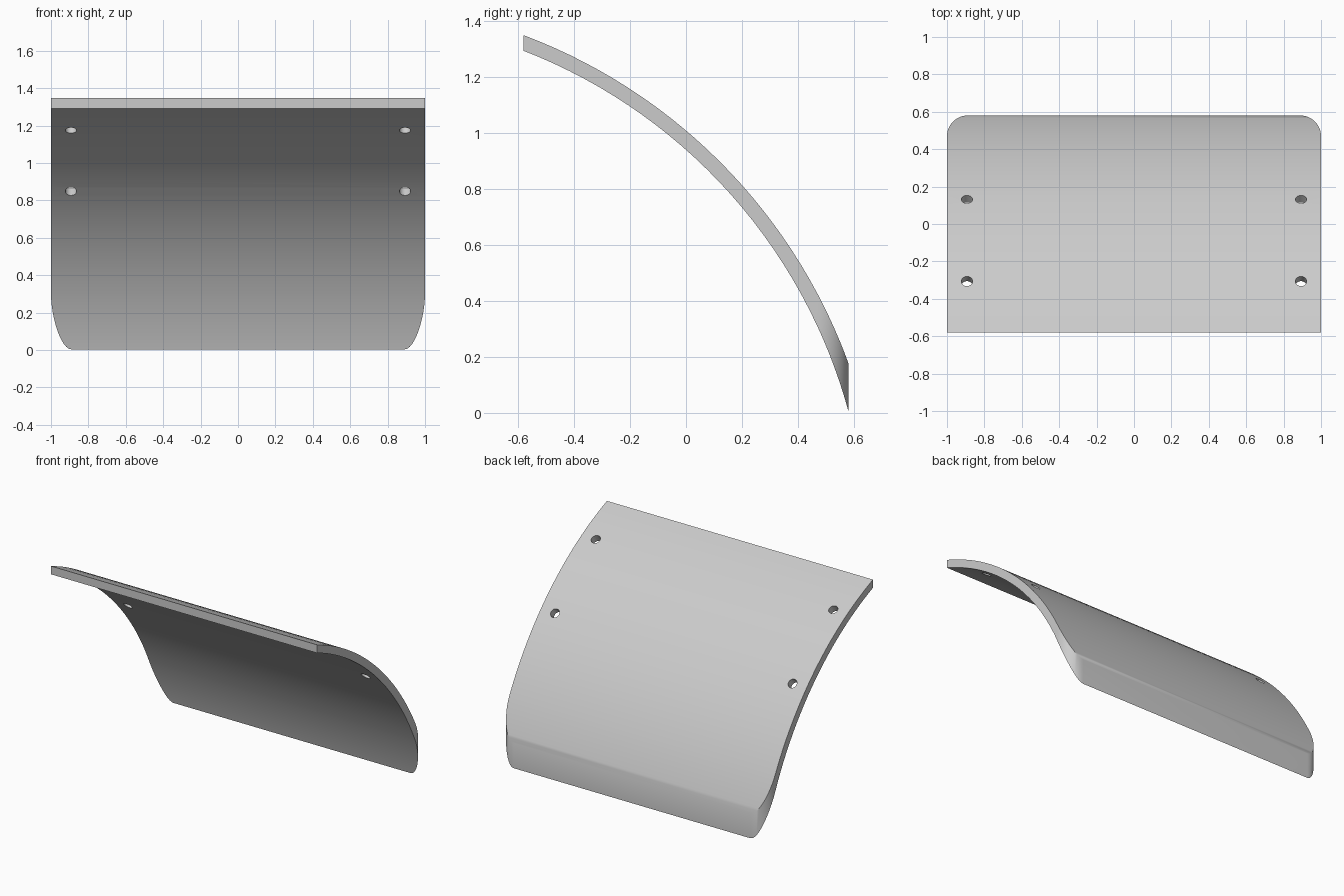
import bpy, bmesh, math
from mathutils import Matrix

if "Cube" in bpy.data.objects:
    bpy.data.objects.remove(bpy.data.objects["Cube"])

CY, CZ = -1.274, -0.499        # axis of the curved sheet
R_OUT, R_IN = 1.973, 1.921     # outer and inner radius
Y_END, CORNER = 0.58, 0.11     # half depth, corner radius seen from above


def height(y, r):
    return CZ + math.sqrt(r * r - (y - CY) ** 2)


def finish(bm, name):
    bmesh.ops.recalc_face_normals(bm, faces=bm.faces)
    mesh = bpy.data.meshes.new(name)
    bm.to_mesh(mesh)
    bm.free()
    obj = bpy.data.objects.new(name, mesh)
    bpy.context.collection.objects.link(obj)
    return obj


# Rows across the sheet: evenly spaced on the arc, then round the lower corners
y_corner = Y_END - CORNER
a0 = math.asin((-Y_END - CY) / R_OUT)
a1 = math.asin((y_corner - CY) / R_OUT)
rows = [(CY + R_OUT * math.sin(a0 + (a1 - a0) * i / 24), 1.0) for i in range(25)]
for i in range(1, 13):
    t = math.pi / 2 * i / 12
    rows.append((y_corner + CORNER * math.sin(t), 1 - CORNER + CORNER * math.cos(t)))

# Curved panel
bm = bmesh.new()
rings = []
for y, w in rows:
    top, low = height(y, R_OUT), height(y, R_IN)
    rings.append([bm.verts.new(p) for p in
                  ((-w, y, low), (w, y, low), (w, y, top), (-w, y, top))])
for a, b in zip(rings, rings[1:]):
    for k in range(4):
        n = (k + 1) % 4
        bm.faces.new((a[k], a[n], b[n], b[k]))
bm.faces.new(rings[0])
bm.faces.new(rings[-1])
panel = finish(bm, "curved_panel")

# Four screw holes drilled square to the sheet
bm = bmesh.new()
for x in (-0.893, 0.893):
    for y in (0.132, -0.306):
        a = math.asin((y - CY) / R_OUT)
        r = (R_OUT + R_IN) / 2
        place = (Matrix.Translation((x, CY + r * math.sin(a), CZ + r * math.cos(a)))
                 @ Matrix.Rotation(-a, 4, 'X'))
        bmesh.ops.create_cone(bm, cap_ends=True, segments=32, radius1=0.03,
                              radius2=0.03, depth=0.2, matrix=place)
cutter = finish(bm, "hole_cutter")
cutter.hide_render = True

bpy.context.view_layer.objects.active = panel
panel.select_set(True)
cut = panel.modifiers.new("screw_holes", 'BOOLEAN')
cut.operation = 'DIFFERENCE'
cut.solver = 'EXACT'
cut.object = cutter
bpy.ops.object.modifier_apply(modifier=cut.name)
bpy.data.objects.remove(cutter)
bpy.ops.object.shade_smooth_by_angle(angle=math.radians(30))

# Plain grey
grey = bpy.data.materials.new("light grey")
grey.diffuse_color = (0.6, 0.6, 0.6, 1)
grey.use_nodes = True
grey.node_tree.nodes["Principled BSDF"].inputs["Base Color"].default_value = grey.diffuse_color
panel.data.materials.clear()
panel.data.materials.append(grey)
